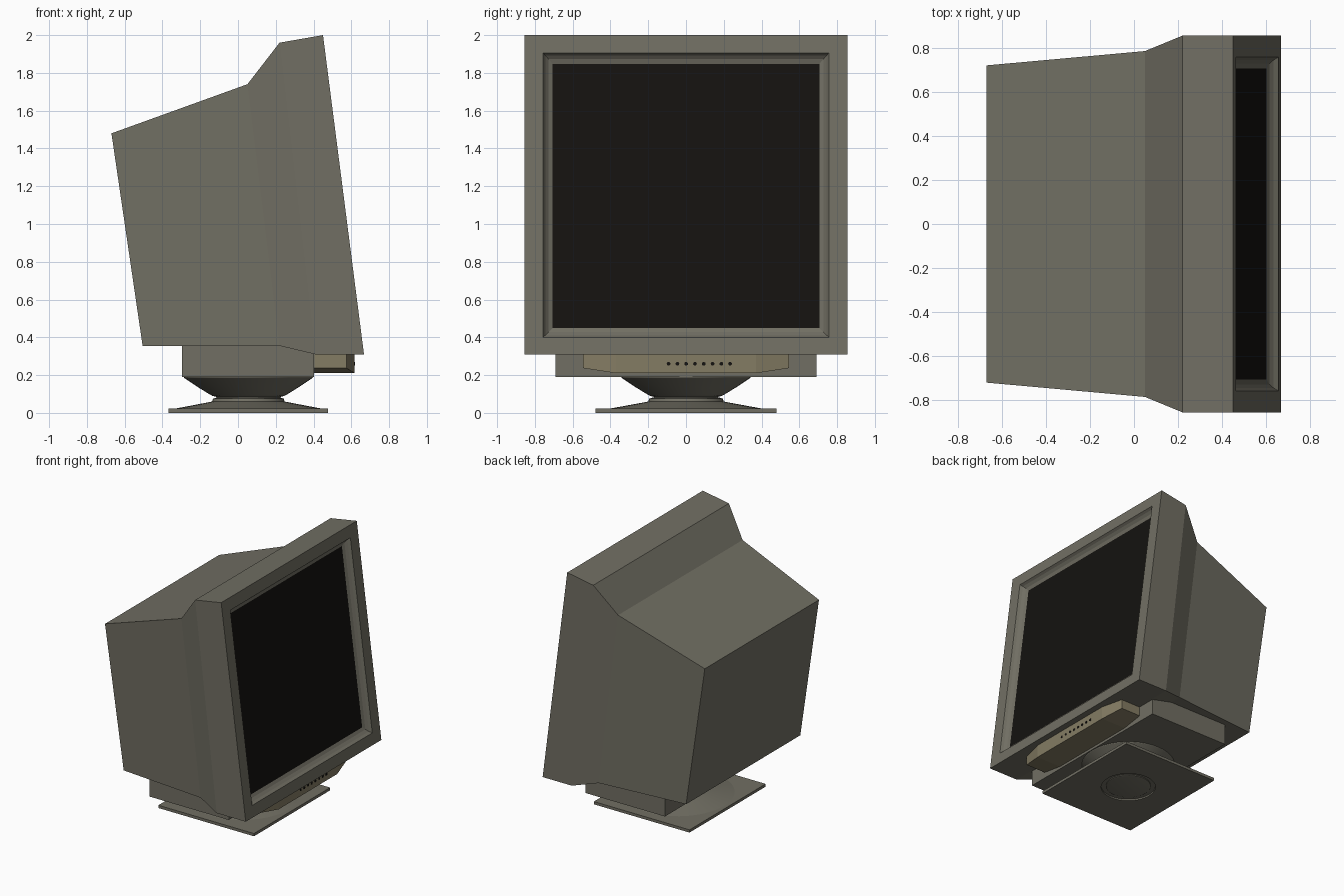
import bpy, bmesh, math

if "Cube" in bpy.data.objects:
    bpy.data.objects.remove(bpy.data.objects["Cube"])


def material(name, rgb):
    m = bpy.data.materials.new(name)
    m.diffuse_color = (*rgb, 1)
    m.use_nodes = True
    m.node_tree.nodes["Principled BSDF"].inputs["Base Color"].default_value = m.diffuse_color
    return m


CASE = material("case_plastic", (0.165, 0.158, 0.125))
PANEL = material("panel_plastic", (0.23, 0.20, 0.125))
DARK = material("dark_glass", (0.007, 0.006, 0.005))
CX = 0.055  # swivel axis


def finish(bm, name, mat, smooth=False):
    bmesh.ops.recalc_face_normals(bm, faces=bm.faces)
    me = bpy.data.meshes.new(name)
    bm.to_mesh(me)
    bm.free()
    ob = bpy.data.objects.new(name, me)
    bpy.context.collection.objects.link(ob)
    me.materials.append(mat)
    if smooth:
        bpy.ops.object.select_all(action='DESELECT')
        ob.select_set(True)
        bpy.context.view_layer.objects.active = ob
        bpy.ops.object.shade_smooth_by_angle(angle=math.radians(25))
    return ob


def loft(name, rings, mat, caps=(True, True), smooth=False):
    bm = bmesh.new()
    loops = [[bm.verts.new(p) for p in r] for r in rings]
    n = len(rings[0])
    for a, b in zip(loops, loops[1:]):
        for i in range(n):
            j = (i + 1) % n
            bm.faces.new((a[i], a[j], b[j], b[i]))
    if caps[0]:
        bm.faces.new(loops[0][::-1])
    if caps[1]:
        bm.faces.new(loops[-1])
    return finish(bm, name, mat, smooth)


def box(name, x0, x1, hy, z0, z1, mat):
    rings = [[(x0, -hy, z), (x1, -hy, z), (x1, hy, z), (x0, hy, z)] for z in (z0, z1)]
    return loft(name, rings, mat)


def section(xt, zt, xb, zb, hw):
    return [(xt, -hw, zt), (xt, hw, zt), (xb, hw, zb), (xb, -hw, zb)]


def front(hw, zb, zt, depth):
    # rectangle parallel to the tilted front plane
    x = lambda z: 0.667 - (z - 0.31) * 0.217 / 1.69 - depth
    return section(x(zt), zt, x(zb), zb, hw)


def lathe(name, profile, mat, sx=1.0, n=40):
    rings = [[(CX + r * sx * math.cos(2 * math.pi * i / n),
               r * math.sin(2 * math.pi * i / n), z) for i in range(n)] for r, z in profile]
    return loft(name, rings, mat, smooth=True)


# Case: back housing, flare, front rim and curved bezel recess
loft("monitor_case", [
    section(-0.67, 1.48, -0.505, 0.355, 0.72),
    section(0.05, 1.74, 0.22, 0.355, 0.785),
    section(0.22, 1.96, 0.41, 0.31, 0.855),
    front(0.855, 0.31, 2.0, 0),
    front(0.757, 0.40, 1.906, 0),
    front(0.745, 0.411, 1.893, 0.02),
    front(0.728, 0.428, 1.873, 0.037),
    front(0.706, 0.45, 1.848, 0.047),
], CASE, caps=(True, False))

# Screen
loft("screen", [front(0.708, 0.448, 1.85, 0.06), front(0.708, 0.448, 1.85, 0.0475)], DARK)

# Under-case housing, its top following the underside
prof = [(-0.297, 0.19), (0.402, 0.19), (0.402, 0.315), (0.22, 0.36), (-0.297, 0.36)]
loft("lower_housing", [[(x, y, z) for x, z in prof] for y in (-0.69, 0.69)], CASE)

# Control panel with tapered ends
rings = []
for y, xf, zb in ((-0.545, 0.575, 0.237), (-0.37, 0.617, 0.21), (0.37, 0.617, 0.21), (0.545, 0.575, 0.237)):
    rings.append([(0.40, y, zb), (xf, y, zb), (xf, y, 0.312), (0.40, y, 0.312)])
loft("control_panel", rings, PANEL)

# Row of buttons
bm = bmesh.new()
for i in range(8):
    y = -0.092 + i * 0.0465
    loops = []
    for x in (0.612, 0.62):
        loops.append([bm.verts.new((x, y + 0.01 * math.cos(a * math.pi / 5),
                                    0.26 + 0.01 * math.sin(a * math.pi / 5))) for a in range(10)])
    for k in range(10):
        j = (k + 1) % 10
        bm.faces.new((loops[0][k], loops[0][j], loops[1][j], loops[1][k]))
    bm.faces.new(loops[1])
finish(bm, "buttons", DARK)

# Swivel bowl and pedestal
lathe("swivel_bowl", [(0.345, 0.195), (0.34, 0.185), (0.265, 0.135), (0.205, 0.098),
                      (0.19, 0.09), (0.17, 0.085), (0.17, 0.07)], CASE)
lathe("pedestal", [(0.17, 0.083), (0.195, 0.075), (0.20, 0.06), (0.33, 0.036),
                   (0.42, 0.02), (0.42, 0.012)], CASE, sx=0.96)

# Foot plate with a round recess underneath
plate = box("foot_plate", CX - 0.422, CX + 0.422, 0.48, 0.0, 0.022, CASE)
cutter = lathe("recess_cutter", [(0.2, -0.05), (0.2, 0.018)], CASE)
cutter.hide_render = True
cutter.hide_viewport = True
mod = plate.modifiers.new("recess", 'BOOLEAN')
mod.operation = 'DIFFERENCE'
mod.object = cutter
lathe("foot_disc", [(0.165, 0.02), (0.165, 0.006), (0.15, 0.002)], CASE)
